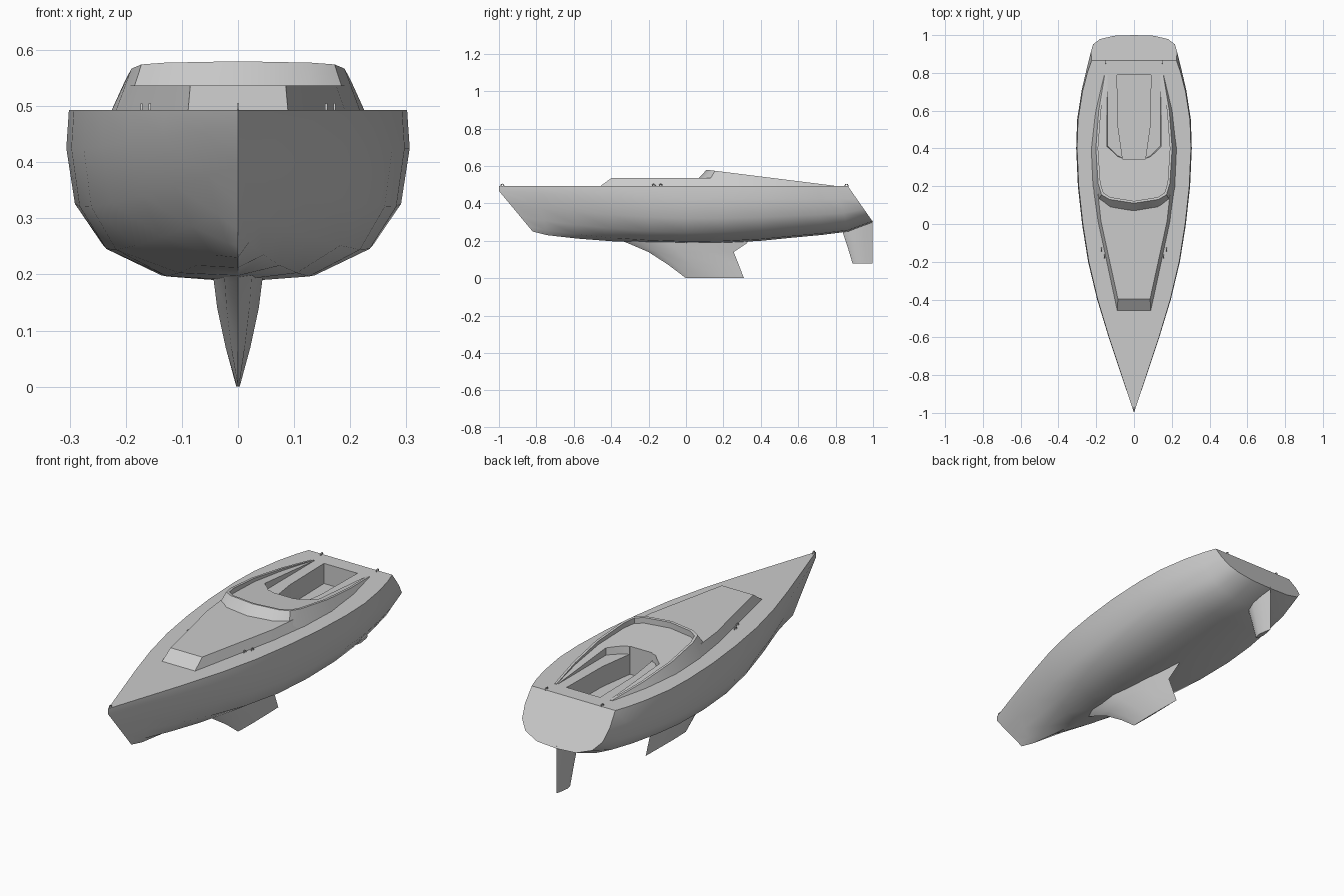
import bpy, bmesh, math

if "Cube" in bpy.data.objects:
    bpy.data.objects.remove(bpy.data.objects["Cube"])

grey = bpy.data.materials.new("light_grey")
grey.diffuse_color = (0.6, 0.6, 0.6, 1)
grey.use_nodes = True
grey.node_tree.nodes["Principled BSDF"].inputs["Base Color"].default_value = grey.diffuse_color
DECK = 0.493


def finish(name, bm):
    bmesh.ops.remove_doubles(bm, verts=bm.verts[:], dist=1e-4)
    bmesh.ops.recalc_face_normals(bm, faces=bm.faces[:])
    me = bpy.data.meshes.new(name)
    bm.to_mesh(me)
    bm.free()
    me.materials.append(grey)
    ob = bpy.data.objects.new(name, me)
    bpy.context.collection.objects.link(ob)
    return ob


def loft(name, rings, cap_start=True):
    """Closed rings of points joined by quads, capped at the ends."""
    bm = bmesh.new()
    vs = [[bm.verts.new(p) for p in r] for r in rings]
    n = len(vs[0])
    for a, b in zip(vs, vs[1:]):
        for i in range(n):
            j = (i + 1) % n
            bm.faces.new((a[i], a[j], b[j], b[i]))
    if cap_start:
        bm.faces.new(vs[0])
    bm.faces.new(vs[-1])
    return finish(name, bm)


def mirror_ring(half, z):
    return [(x, y, z) for x, y in half] + [(-x, y, z) for x, y in reversed(half)]


def smooth(ob, deg):
    ob.data.shade_smooth()
    ob.data.set_sharp_from_angle(angle=math.radians(deg))


def cut(ob, cutter):
    m = ob.modifiers.new("cut", 'BOOLEAN')
    m.operation, m.solver, m.object = 'DIFFERENCE', 'EXACT', cutter
    bpy.context.view_layer.objects.active = ob
    bpy.ops.object.modifier_apply(modifier=m.name)


# Hull: stations of sheer y, bottom y, half width, bottom z, fullness
stations = [
    (-1, -.82, 0, .25, 0), (-.8, -.74, .067, .23, .1), (-.6, -.58, .134, .212, .35),
    (-.4, -.4, .195, .198, .6), (-.2, -.2, .243, .19, .85), (0, 0, .275, .187, 1),
    (.2, .2, .297, .189, 1), (.4, .4, .306, .2, 1), (.55, .56, .301, .216, 1),
    (.7, .73, .277, .232, 1), (.8, .87, .251, .25, 1), (.865, 1, .228, .30, 1)]
full = [(0, 0), (.46, .04), (.79, .24), (.95, .56), (1, 1)]
vee = [(0, 0), (.27, .13), (.53, .36), (.78, .66), (1, 1)]
rings = []
for ys, yb, w, zb, u in stations:
    zk = .425 + .042 * max(0, -ys) ** 1.5
    ref = zk if ys < 0 else DECK
    half = []
    for (fx, fz), (vx, vz) in zip(full, vee):
        half.append((w * (vx + (fx - vx) * u), zb + (zk - zb) * (vz + (fz - vz) * u)))
    half.append((w * .985, DECK))
    pts = [(x, yb + (ys - yb) * min(1, (z - zb) / (ref - zb)), z) for x, z in half]
    rings.append(pts[::-1] + [(-x, y, z) for x, y, z in pts[1:]])
hull = loft("hull", rings, cap_start=False)

# Low cabin trunk ahead of the cockpit
base = [(.09, -.475), (.195, .015), (.221, .2)]
top = [(.085, -.397), (.175, .015), (.195, .2)]
trunk = loft("cabin_trunk", [mirror_ring(base, .48), mirror_ring(top, .537)])

# Raised coaming around the cockpit, sloping down aft
def rim_z(y):
    return .58 - .125 * max(0, y - .11)

outer = [(0, .017), (.12, .035), (.203, .1), (.222, .2), (.231, .4), (.209, .6), (.165, .79)]
crest = [(0, .11), (.13, .13), (.172, .155), (.19, .215), (.202, .4), (.187, .6), (.155, .79)]
inner = [(0, .122), (.125, .142), (.162, .166), (.178, .22), (.19, .4), (.175, .6), (.144, .79)]


def chain(half, zf):
    pts = [(x, y, zf(y)) for x, y in half]
    return [(-x, y, z) for x, y, z in pts[:0:-1]] + pts


chains = [chain(outer, lambda y: .48), chain(crest, rim_z), chain(inner, rim_z),
          chain(inner, lambda y: DECK + .0005 + (.79 - y) * .085)]
bm = bmesh.new()
cv = [[bm.verts.new(p) for p in c] for c in chains]
n = len(cv[0])
for a, b in zip(cv, cv[1:]):
    for i in range(n - 1):
        bm.faces.new((a[i], a[i + 1], b[i + 1], b[i]))
for c in (cv[0], cv[3]):          # underside and inner floor
    for i in range(n // 2):
        q = [c[i], c[i + 1], c[n - 2 - i], c[n - 1 - i]]
        bm.faces.new(q if q[1] != q[2] else [q[0], q[1], q[3]])
bm.faces.new([c[0] for c in cv] + [c[-1] for c in reversed(cv)])
coaming = finish("cockpit_coaming", bm)

# Cockpit: seat recess through the coaming, foot well into the hull
seat_lo = [(.058, .35), (.085, .362), (.138, .415), (.138, .82)]
seat_hi = [(.06, .345), (.09, .352), (.152, .405), (.152, .82)]
seats = loft("seat_cutter", [mirror_ring(seat_lo, .47), mirror_ring(seat_hi, .6)])
well_half = [(.06, .345), (.085, .52), (.09, .79)]
well = loft("well_cutter", [mirror_ring(well_half, .395), mirror_ring(well_half, .65)])
cut(coaming, seats)
cut(coaming, well)
cut(hull, well)
for c in (seats, well):
    bpy.data.objects.remove(c)


# Foil shaped keel and rudder: levels of z, front y, back y, half thickness
def foil(name, levels):
    prof = [(0, 0), (.1, .55), (.35, 1), (.7, .6), (1, 0)]
    rs = []
    for z, y0, y1, t in levels:
        side = [(t * k, y0 + (y1 - y0) * f, z) for f, k in prof]
        rs.append(side + [(-x, y, zz) for x, y, zz in side[-2:0:-1]])
    return loft(name, rs)


keel = foil("keel", [(.21, -.37, .34, .046), (.187, -.31, .325, .043), (.14, -.2, .255, .037),
                     (.07, -.092, .283, .022), (0, 0, .31, .003)])
rudder = foil("rudder", [(.31, .83, .996, .022), (.24, .84, .996, .02),
                         (.18, .86, .996, .017), (.08, .89, .996, .012)])

# Small deck eyes at bow, stern and beside the trunk
eyes = [(0, -.982)]
for s in (-1, 1):
    eyes += [(s * .172, -.135), (s * .157, -.172), (s * .15, .858)]
for i, (x, y) in enumerate(eyes):
    bpy.ops.mesh.primitive_torus_add(
        location=(x, y, .495), rotation=(0, math.pi / 2, 0), major_radius=.008,
        minor_radius=.0025, major_segments=12, minor_segments=6)
    eye = bpy.context.object
    eye.name = "deck_eye_%d" % (i + 1)
    eye.data.materials.append(grey)
    smooth(eye, 60)

smooth(hull, 35)
for ob in (keel, rudder):
    smooth(ob, 40)
for ob in (trunk, coaming):
    smooth(ob, 25)
